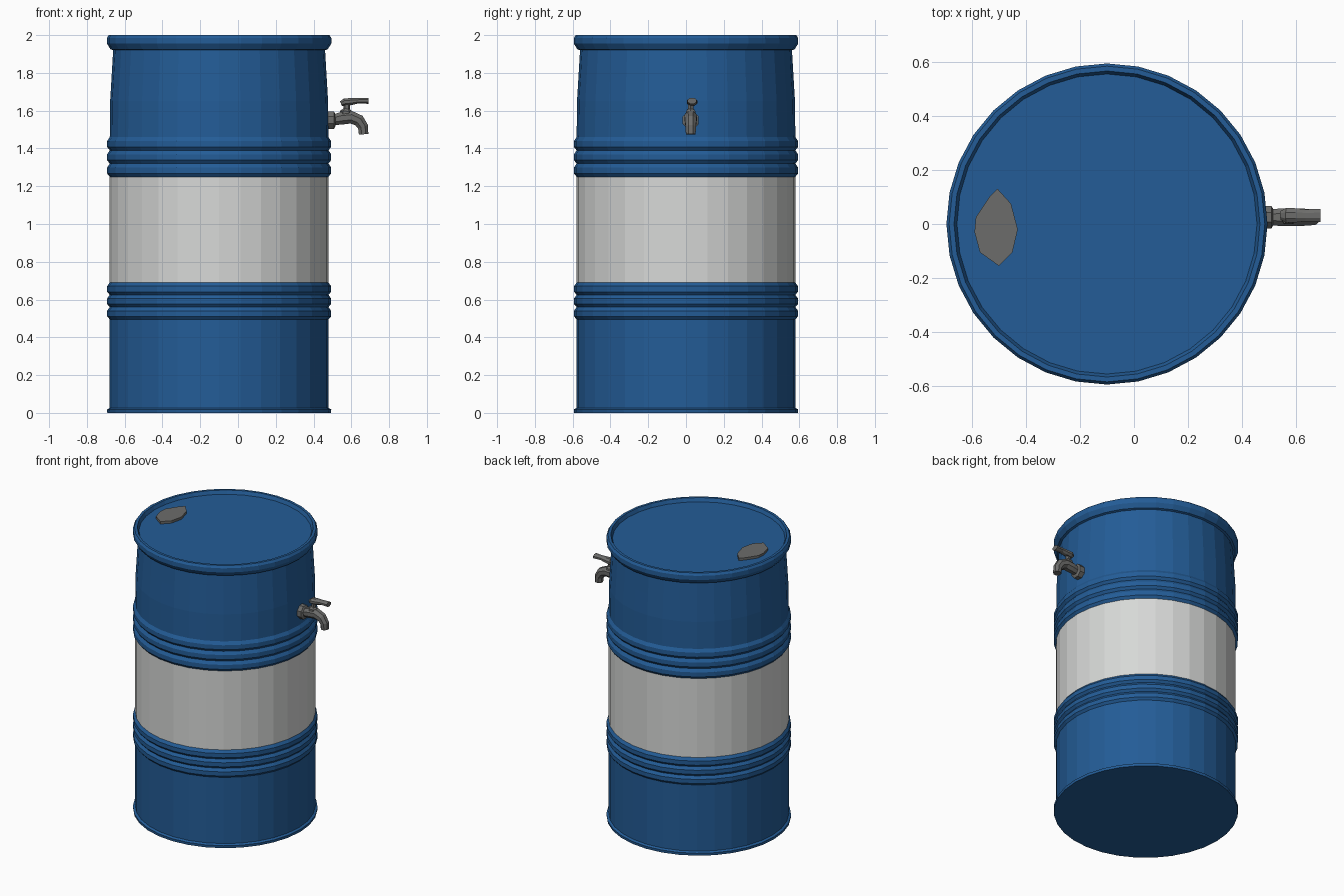
import bpy, bmesh, math
from mathutils import Vector

if "Cube" in bpy.data.objects:
    bpy.data.objects.remove(bpy.data.objects["Cube"])

CX = -0.10   # barrel axis in x
SEG = 32


def material(name, rgb):
    m = bpy.data.materials.new(name)
    m.diffuse_color = (*rgb, 1)
    m.use_nodes = True
    m.node_tree.nodes["Principled BSDF"].inputs["Base Color"].default_value = m.diffuse_color
    return m


BLUE = material("barrel blue", (0.017, 0.108, 0.31))
WHITE = material("band white", (0.68, 0.69, 0.68))
GREY = material("metal grey", (0.15, 0.15, 0.145))


def finish(name, bm, mats):
    bmesh.ops.recalc_face_normals(bm, faces=bm.faces)
    me = bpy.data.meshes.new(name)
    bm.to_mesh(me)
    bm.free()
    for m in mats:
        me.materials.append(m)
    ob = bpy.data.objects.new(name, me)
    bpy.context.collection.objects.link(ob)
    return ob


def skin(bm, rings):
    """Bridge successive vertex rings and cap both ends."""
    vs = [[bm.verts.new(p) for p in ring] for ring in rings]
    n = len(vs[0])
    for a, b in zip(vs, vs[1:]):
        for i in range(n):
            j = (i + 1) % n
            bm.faces.new((a[i], a[j], b[j], b[i]))
    bm.faces.new(vs[0])
    bm.faces.new(vs[-1])


def sweep(name, path, sides=8, y=0.025):
    """Tube in the xz plane; path = (x, z, half width in y, half thickness)."""
    bm = bmesh.new()
    rings = []
    for k, (x, z, w, t) in enumerate(path):
        p, q = path[max(k - 1, 0)], path[min(k + 1, len(path) - 1)]
        d = Vector((q[0] - p[0], 0, q[1] - p[1])).normalized()
        nrm = Vector((-d.z, 0, d.x))
        ring = []
        for i in range(sides):
            a = 2 * math.pi * (i + 0.5) / sides
            ring.append(Vector((x, y + w * math.cos(a), z)) + nrm * t * math.sin(a))
        rings.append(ring)
    skin(bm, rings)
    return finish(name, bm, [GREY])


def ridges(z0, z1, count=3, inner=0.579, outer=0.593):
    """Rolled hoops between two heights."""
    h = (z1 - z0) / count
    pts = []
    for i in range(count):
        b = z0 + i * h
        pts += [(inner, b), (outer, b + 0.25 * h), (outer, b + 0.7 * h)]
    return pts + [(inner, z1)]


# Barrel shell: foot, lower hoops, white band, upper hoops, tapered shoulder, rim, sunken lid
profile = [(0.592, 0.0), (0.594, 0.018), (0.579, 0.026)]
profile += ridges(0.495, 0.69)
profile += ridges(1.25, 1.46)
profile += [(0.577, 1.65), (0.568, 1.80), (0.561, 1.92), (0.575, 1.925), (0.594, 1.955),
            (0.594, 1.985), (0.584, 2.0), (0.566, 2.0), (0.555, 1.975)]
bm = bmesh.new()
skin(bm, [[(CX + r * math.cos(2 * math.pi * i / SEG), r * math.sin(2 * math.pi * i / SEG), z)
           for i in range(SEG)] for r, z in profile])
for f in bm.faces:
    if 0.7 < f.calc_center_median().z < 1.24 and abs(f.normal.z) < 0.5 and len(f.verts) == 4:
        f.material_index = 1
finish("barrel", bm, [BLUE, WHITE])

# Bung cap: low elongated plate on the lid
outline = [(-0.50, -0.155), (-0.45, -0.105), (-0.43, -0.02), (-0.455, 0.075), (-0.505, 0.13),
           (-0.535, 0.10), (-0.585, 0.025), (-0.59, -0.03), (-0.57, -0.105)]
bm = bmesh.new()
skin(bm, [[(x, y, z) for x, y in outline] for z in (1.965, 1.992)])
finish("bung_cap", bm, [GREY])

# Tap: wall flange, curved spout, valve stem and lever
sweep("tap_flange", [(0.465, 1.55, 0.046, 0.05), (0.508, 1.55, 0.046, 0.05),
                     (0.515, 1.55, 0.033, 0.035)])
sweep("tap_spout", [(0.50, 1.55, 0.030, 0.030), (0.55, 1.56, 0.036, 0.036),
                    (0.60, 1.565, 0.036, 0.036), (0.64, 1.548, 0.033, 0.034),
                    (0.662, 1.515, 0.030, 0.030), (0.665, 1.475, 0.028, 0.027)])
sweep("tap_stem", [(0.572, 1.56, 0.030, 0.036), (0.572, 1.597, 0.028, 0.032),
                   (0.575, 1.61, 0.016, 0.017), (0.578, 1.65, 0.016, 0.017)], 6)
sweep("tap_lever", [(0.545, 1.637, 0.018, 0.014), (0.565, 1.645, 0.030, 0.022),
                    (0.60, 1.648, 0.028, 0.020), (0.635, 1.652, 0.024, 0.015),
                    (0.69, 1.652, 0.026, 0.017)], 8, 0.032)
